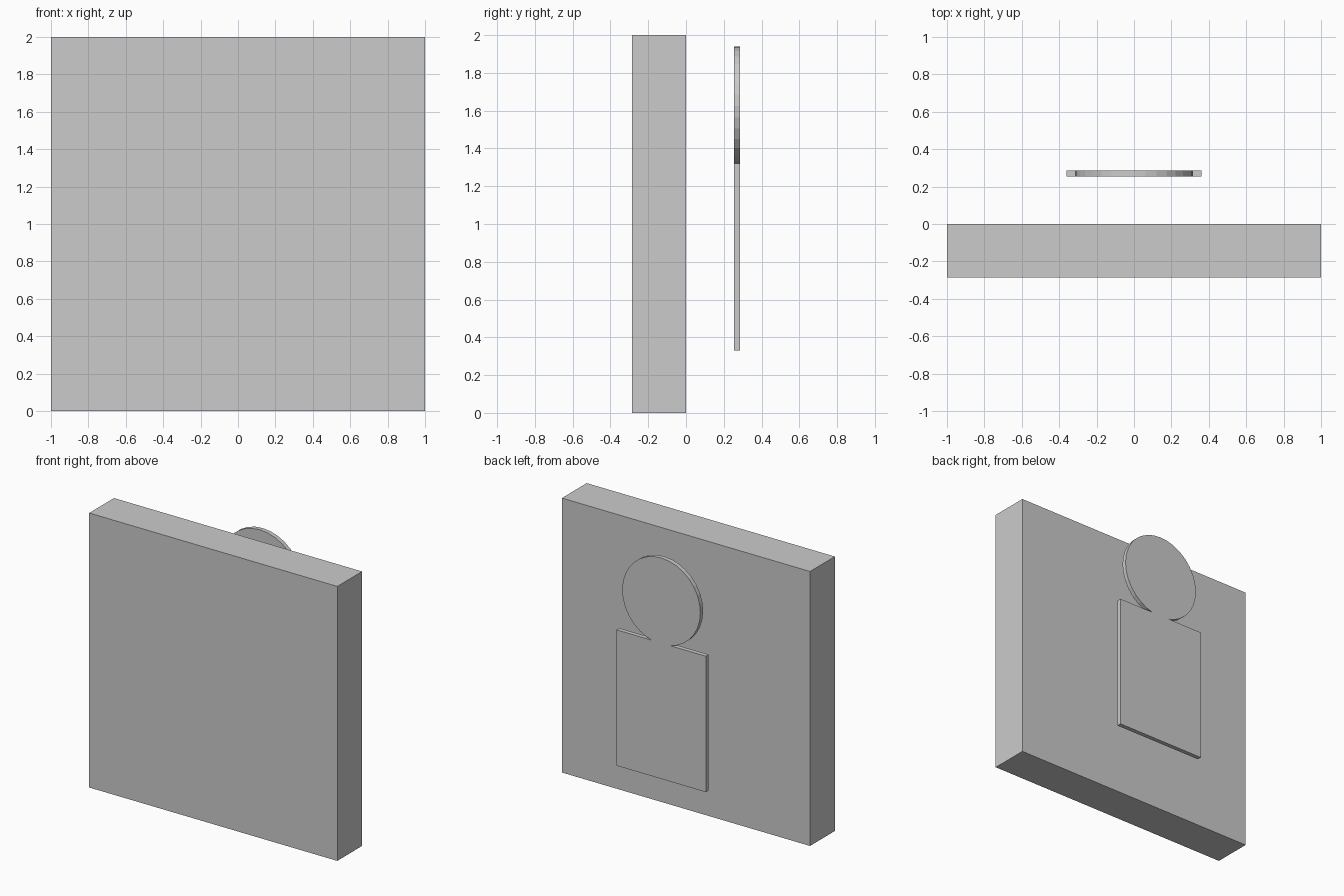
import bpy, bmesh, math

if "Cube" in bpy.data.objects:
    bpy.data.objects.remove(bpy.data.objects["Cube"])


def extrude_outline(name, outline, y0, y1):
    """Solid made from an x-z outline, extruded along y."""
    bm = bmesh.new()
    face = bm.faces.new([bm.verts.new((x, y0, z)) for x, z in outline])
    ext = bmesh.ops.extrude_face_region(bm, geom=[face], use_keep_orig=True)
    for v in ext["geom"]:
        if isinstance(v, bmesh.types.BMVert):
            v.co.y = y1
    bmesh.ops.recalc_face_normals(bm, faces=bm.faces)
    mesh = bpy.data.meshes.new(name)
    bm.to_mesh(mesh)
    bm.free()
    obj = bpy.data.objects.new(name, mesh)
    bpy.context.collection.objects.link(obj)
    return obj


# Thick square slab at the front
extrude_outline("slab", [(-1, 0), (1, 0), (1, 2), (-1, 2)], -0.285, 0)

# Thin floating plate: rectangular body with a 32-sided round head
R, CZ, SIDES = 0.315, 1.625, 32
HALF_W, BOTTOM, SHOULDER, NECK = 0.36, 0.33, 1.32, 0.075
outline = [(-HALF_W, BOTTOM), (HALF_W, BOTTOM), (HALF_W, SHOULDER), (NECK, SHOULDER)]
for k in range(2, SIDES - 1):
    a = 2 * math.pi * k / SIDES
    outline.append((R * math.sin(a), CZ - R * math.cos(a)))
outline += [(-NECK, SHOULDER), (-HALF_W, SHOULDER)]
extrude_outline("figure_plate", outline, 0.253, 0.285)
